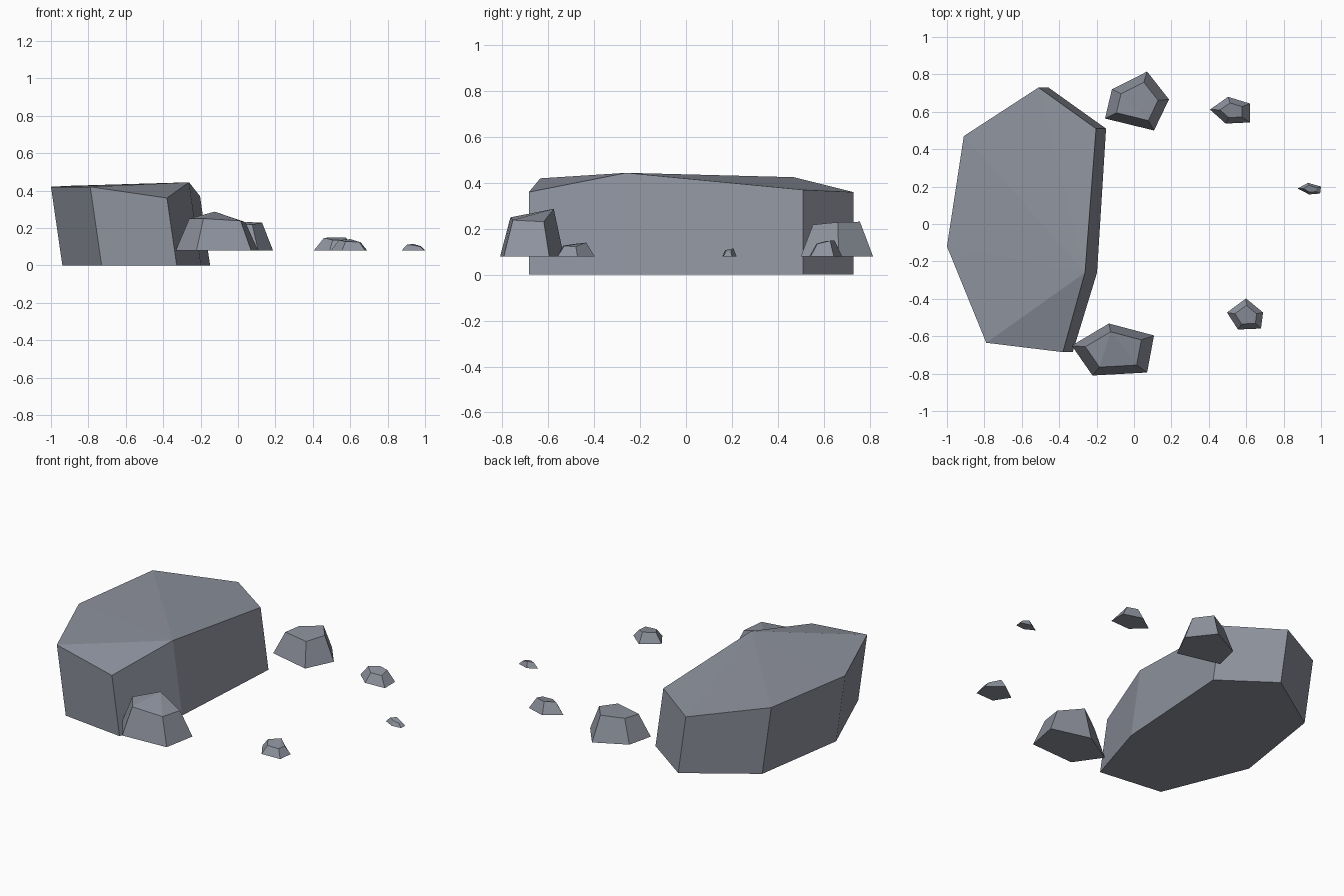
import bpy, bmesh

stone = bpy.data.materials.new("blue grey stone")
stone.diffuse_color = (0.27, 0.29, 0.34, 1)


def rock(name, base, top, apex):
    """Faceted rock: base ring, side quads, top fanned out from one corner."""
    bm = bmesh.new()
    n = len(base)
    lo = [bm.verts.new(p) for p in base]
    hi = [bm.verts.new(p) for p in top]
    bm.faces.new(lo[::-1])
    for i in range(n):
        j = (i + 1) % n
        bm.faces.new((lo[i], lo[j], hi[j], hi[i]))
    for k in range(1, n - 1):
        bm.faces.new((hi[apex], hi[(apex + k) % n], hi[(apex + k + 1) % n]))
    bmesh.ops.recalc_face_normals(bm, faces=bm.faces)
    me = bpy.data.meshes.new(name)
    bm.to_mesh(me)
    bm.free()
    me.materials.append(stone)
    bpy.context.collection.objects.link(bpy.data.objects.new(name, me))


# Large boulder: leaning seven-sided block with a sloping top
crown = [(-1.0, -0.12, 0.42), (-0.79, -0.635, 0.42), (-0.38, -0.685, 0.36),
         (-0.262, -0.26, 0.444), (-0.203, 0.51, 0.37), (-0.51, 0.73, 0.36),
         (-0.91, 0.47, 0.425)]
rock("large_boulder", [(x + 0.145 * z, y, 0) for x, y, z in crown], crown, 3)

# Small stones: five-sided base outline, shrink towards a centre, corner heights
FLOOR = 0.08
stones = {
    "front_stone": ([(-0.333, -0.65), (-0.134, -0.532), (0.107, -0.596), (0.07, -0.794), (-0.222, -0.81)],
                    (-0.105, -0.67), 0.68, [0.25, 0.287, 0.231, 0.238, 0.25]),
    "back_stone": ([(-0.155, 0.564), (-0.118, 0.72), (0.07, 0.815), (0.187, 0.666), (0.107, 0.5)],
                   (0.02, 0.652), 0.65, [0.215, 0.22, 0.231, 0.229, 0.218]),
    "back_pebble": ([(0.406, 0.612), (0.503, 0.68), (0.62, 0.644), (0.62, 0.543), (0.49, 0.537)],
                    (0.526, 0.608), 0.55, [0.147, 0.149, 0.148, 0.135, 0.135]),
    "front_pebble": ([(0.497, -0.473), (0.599, -0.398), (0.69, -0.473), (0.679, -0.559), (0.556, -0.564)],
                     (0.604, -0.49), 0.6, [0.135, 0.14, 0.123, 0.125, 0.127]),
    "far_pebble": ([(0.875, 0.19), (0.93, 0.22), (1.0, 0.2), (0.995, 0.163), (0.936, 0.158)],
                   (0.945, 0.188), 0.58, [0.11, 0.115, 0.103, 0.1, 0.107]),
}
for name, (ring, (cx, cy), s, heights) in stones.items():
    base = [(x, y, FLOOR) for x, y in ring]
    top = [(cx + (x - cx) * s, cy + (y - cy) * s, z) for (x, y), z in zip(ring, heights)]
    rock(name, base, top, 1)
